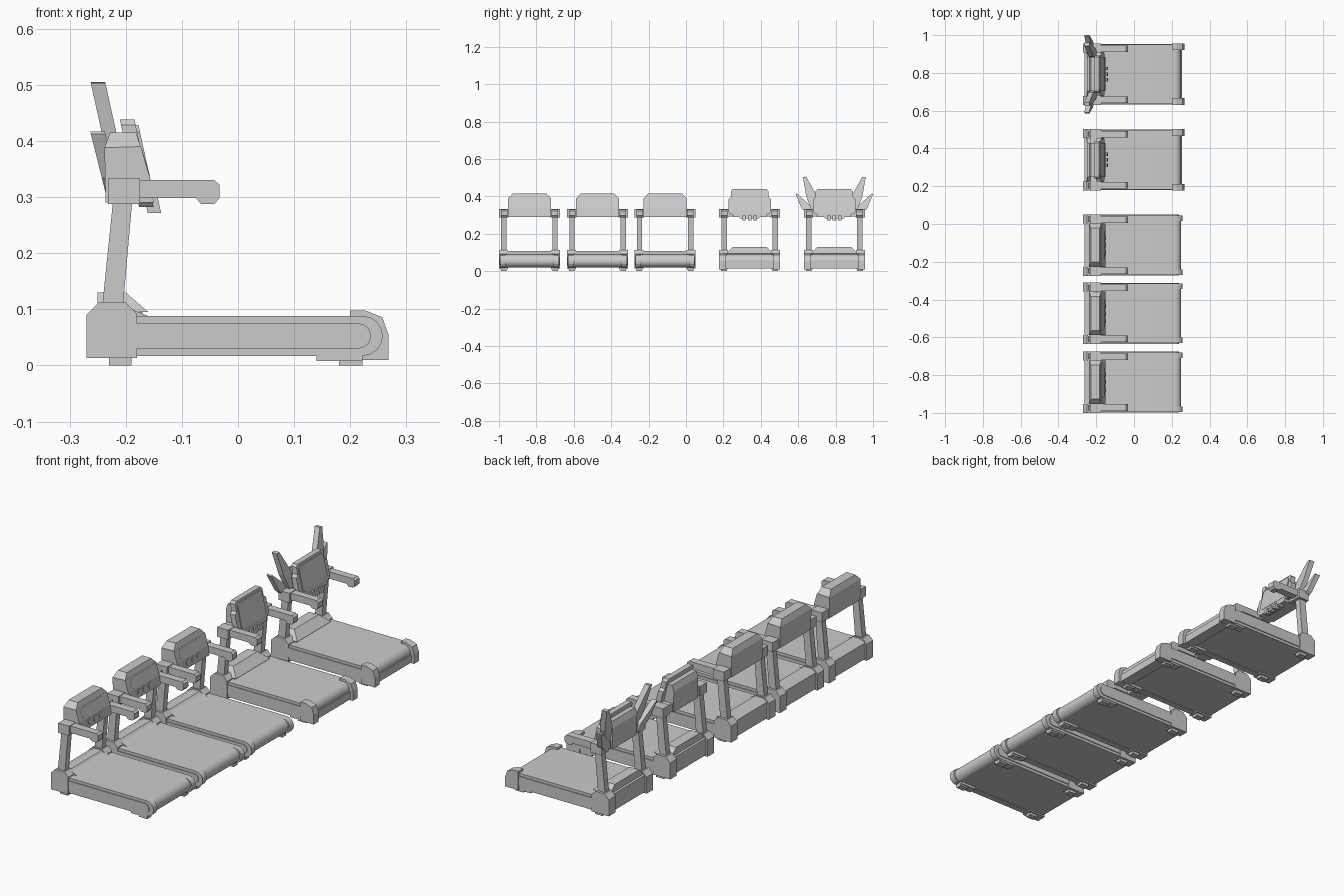
import bpy, bmesh, math
from mathutils import Vector

default_cube = bpy.data.objects.get("Cube")
if default_cube:
    bpy.data.objects.remove(default_cube, do_unlink=True)

grey = bpy.data.materials.new("plain grey")
grey.use_nodes = True
colour = (0.6, 0.6, 0.6, 1)
grey.diffuse_color = colour
grey.node_tree.nodes["Principled BSDF"].inputs["Base Color"].default_value = colour


def make_prism(name, outline, start, end, place, smooth=False, bevel=0):
    """Extrude an outline; place(a, b, depth) turns it into a 3D point."""
    bm = bmesh.new()
    near = [bm.verts.new(place(a, b, start)) for a, b in outline]
    far = [bm.verts.new(place(a, b, end)) for a, b in outline]
    bm.faces.new(near)
    bm.faces.new(far)
    count = len(outline)
    for i in range(count):
        j = (i + 1) % count
        bm.faces.new((near[i], near[j], far[j], far[i]))
    bmesh.ops.recalc_face_normals(bm, faces=bm.faces)
    mesh = bpy.data.meshes.new(name)
    bm.to_mesh(mesh)
    bm.free()
    mesh.materials.append(grey)
    obj = bpy.data.objects.new(name, mesh)
    bpy.context.collection.objects.link(obj)
    if bevel:
        mod = obj.modifiers.new("edge bevel", "BEVEL")
        mod.width = bevel
        mod.segments = 1
    if smooth:
        bpy.ops.object.select_all(action="DESELECT")
        obj.select_set(True)
        bpy.context.view_layer.objects.active = obj
        bpy.ops.object.shade_smooth_by_angle(angle=math.radians(35))
    return obj


def side_prism(name, outline, y0, y1, **options):
    """Outline in x and z, extruded along y."""
    return make_prism(name, outline, y0, y1, lambda a, b, d: Vector((a, d, b)), **options)


def leaning_prism(name, outline, x0, x1, centre, lean=0, base=0, **options):
    """Outline in y and z, extruded along x and leaning back with height."""
    return make_prism(name, outline, x0, x1,
                      lambda a, b, d: Vector((d - lean * (b - base), centre + a, b)), **options)


def box(a0, a1, b0, b1):
    return [(a0, b0), (a1, b0), (a1, b1), (a0, b1)]


def clipped_box(a0, a1, b0, b1, cut):
    return [(a0 + cut, b0), (a1 - cut, b0), (a1, b0 + cut), (a1, b1 - cut),
            (a1 - cut, b1), (a0 + cut, b1), (a0, b1 - cut), (a0, b0 + cut)]


def round_end(front, back, low, high, steps):
    """Outline with a square front and a half-round back."""
    r, mid = (high - low) / 2, (high + low) / 2
    arc = [(back - r + r * math.sin(math.pi * i / steps), mid - r * math.cos(math.pi * i / steps))
           for i in range(steps + 1)]
    return [(front, low)] + arc + [(front, high)]


def mirrored(outline, side):
    return [(a * side, b) for a, b in outline]


FRONT_BLOCK = [(-0.27, 0.013), (-0.18, 0.013), (-0.18, 0.092), (-0.2, 0.112),
               (-0.248, 0.112), (-0.27, 0.09)]
POST = [(-0.242, 0.105), (-0.205, 0.105), (-0.188, 0.3), (-0.222, 0.3)]
HANDRAIL = [(-0.18, 0.298), (-0.075, 0.298), (-0.066, 0.288), (-0.042, 0.288), (-0.033, 0.298),
            (-0.033, 0.322), (-0.042, 0.33), (-0.18, 0.33)]
REAR_CAP = [(0.2, 0.01), (0.268, 0.01), (0.268, 0.055), (0.257, 0.086), (0.226, 0.098), (0.2, 0.098)]
HOUSING = [(-0.236, 0.29), (-0.15, 0.29), (-0.157, 0.335), (-0.173, 0.39), (-0.182, 0.415),
           (-0.228, 0.415), (-0.238, 0.388)]


def build_base(c, hooded):
    # running belt wrapped round its rollers
    side_prism("running_belt", round_end(-0.2, 0.25, 0.02, 0.088, 16),
               c - 0.132, c + 0.132, smooth=True)
    # motor cover across the front
    top = 0.13 if hooded else 0.108
    cover = [(-0.262, 0.02), (-0.16, 0.02), (-0.16, 0.088), (-0.19, top - 0.008),
             (-0.2, top), (-0.235, top), (-0.262, 0.095)]
    if hooded:
        side_prism("motor_panel", box(-0.262, -0.17, 0.02, 0.098), c - 0.12, c + 0.12)
        hood = make_prism("motor_hood", [(-0.125, 0.095), (0.125, 0.095), (0.09, 0.13), (-0.09, 0.13)],
                          0, 1, lambda a, b, d: Vector(
                              (-0.25 + d * (0.09 if b < 0.1 else 0.05), c + a, b)))
        hood.data.update()
    else:
        side_prism("motor_cover", cover, c - 0.122, c + 0.122)
    for s in (-1, 1):
        # side rail with a raised rounded trim
        side_prism("side_rail", round_end(-0.19, 0.258, 0.017, 0.088, 8), c + s * 0.128, c + s * 0.157)
        side_prism("rail_trim", round_end(-0.19, 0.237, 0.03, 0.075, 8), c + s * 0.15, c + s * 0.161)
        side_prism("front_block", FRONT_BLOCK, c + s * 0.115, c + s * 0.163)
        side_prism("front_foot", box(-0.23, -0.19, 0, 0.015), c + s * 0.122, c + s * 0.152)
        side_prism("rear_foot", box(0.18, 0.222, 0, 0.02), c + s * 0.122, c + s * 0.152)
        side_prism("rear_foot_plate", box(0.14, 0.222, 0.008, 0.02), c + s * 0.118, c + s * 0.155)
        if hooded:
            side_prism("rear_cap", REAR_CAP, c + s * 0.127, c + s * 0.163)
    if hooded:
        side_prism("rear_bar", box(0.2, 0.255, 0.014, 0.05), c - 0.13, c + 0.13)


def build_frame(c):
    # posts, handrails and the bar that carries the console
    side_prism("cross_bar", box(-0.23, -0.178, 0.293, 0.33), c - 0.12, c + 0.12)
    for s in (-1, 1):
        side_prism("post", POST, c + s * 0.122, c + s * 0.151)
        side_prism("post_mount", box(-0.232, -0.175, 0.288, 0.333), c + s * 0.113, c + s * 0.163)
        side_prism("handrail", HANDRAIL, c + s * 0.117, c + s * 0.152)


def build_panel_console(c):
    # rounded console with an inset display and three buttons
    w = 0.115
    side_prism("console_body", HOUSING[:3] + [(-0.173, 0.39), (-0.238, 0.388)], c - w, c + w)
    make_prism("console_top", [(-w, 0.388), (w, 0.388), (w - 0.025, 0.415), (1e-6 + 0.025 - w, 0.415)],
               0, 1, lambda a, b, d: Vector(
                   ((-0.238 + 0.065 * d) if b < 0.4 else (-0.228 + 0.046 * d), c + a, b)))
    leaning_prism("display", clipped_box(-0.085, 0.085, 0.338, 0.385, 0.012),
                  -0.163, -0.156, c, lean=0.3, base=0.335)
    for k in (-1, 0, 1):
        leaning_prism("button", clipped_box(k * 0.04 - 0.012, k * 0.04 + 0.012, 0.303, 0.328, 0.005),
                      -0.16, -0.147, c, lean=0.15, base=0.29)


def build_screen_console(c):
    # narrower housing behind a tilted screen
    side_prism("console_housing", HOUSING, c - 0.09, c + 0.09)
    outline = [(-0.05, 0.282), (0.05, 0.282), (0.065, 0.298), (0.1, 0.305), (0.114, 0.32),
               (0.114, 0.385), (0.1, 0.395), (0.1, 0.428), (0.09, 0.438)]
    outline += [(-a, b) for a, b in reversed(outline[2:])]
    leaning_prism("screen_body", outline, -0.178, -0.152, c, lean=0.22, base=0.29)
    leaning_prism("screen", clipped_box(-0.09, 0.09, 0.315, 0.428, 0.012),
                  -0.156, -0.147, c, lean=0.22, base=0.29)
    # small controls under the screen
    for k in (-1, 0, 1):
        leaning_prism("control_key", box(k * 0.03 - 0.009, k * 0.03 + 0.009, 0.272, 0.298),
                      -0.165, -0.141, c, lean=0.22, base=0.29)


def build_fins(c):
    # two pairs of pointed fins spreading from the console
    tall = [(-0.085, 0.32), (-0.095, 0.405), (-0.15, 0.505), (-0.168, 0.503), (-0.15, 0.4), (-0.12, 0.32)]
    low = [(-0.1, 0.3), (-0.115, 0.338), (-0.202, 0.417), (-0.207, 0.412), (-0.175, 0.335), (-0.135, 0.296)]
    for s in (-1, 1):
        leaning_prism("tall_fin", mirrored(tall, s), -0.222, -0.196, c, lean=0.22, base=0.32)
        leaning_prism("low_fin", mirrored(low, s), -0.234, -0.208, c, lean=0.25, base=0.3)


for centre in (-0.837, -0.473, -0.112):
    build_base(centre, False)
    build_frame(centre)
    build_panel_console(centre)

for centre in (0.34, 0.793):
    build_base(centre, True)
    build_frame(centre)
    build_screen_console(centre)
build_fins(0.793)
